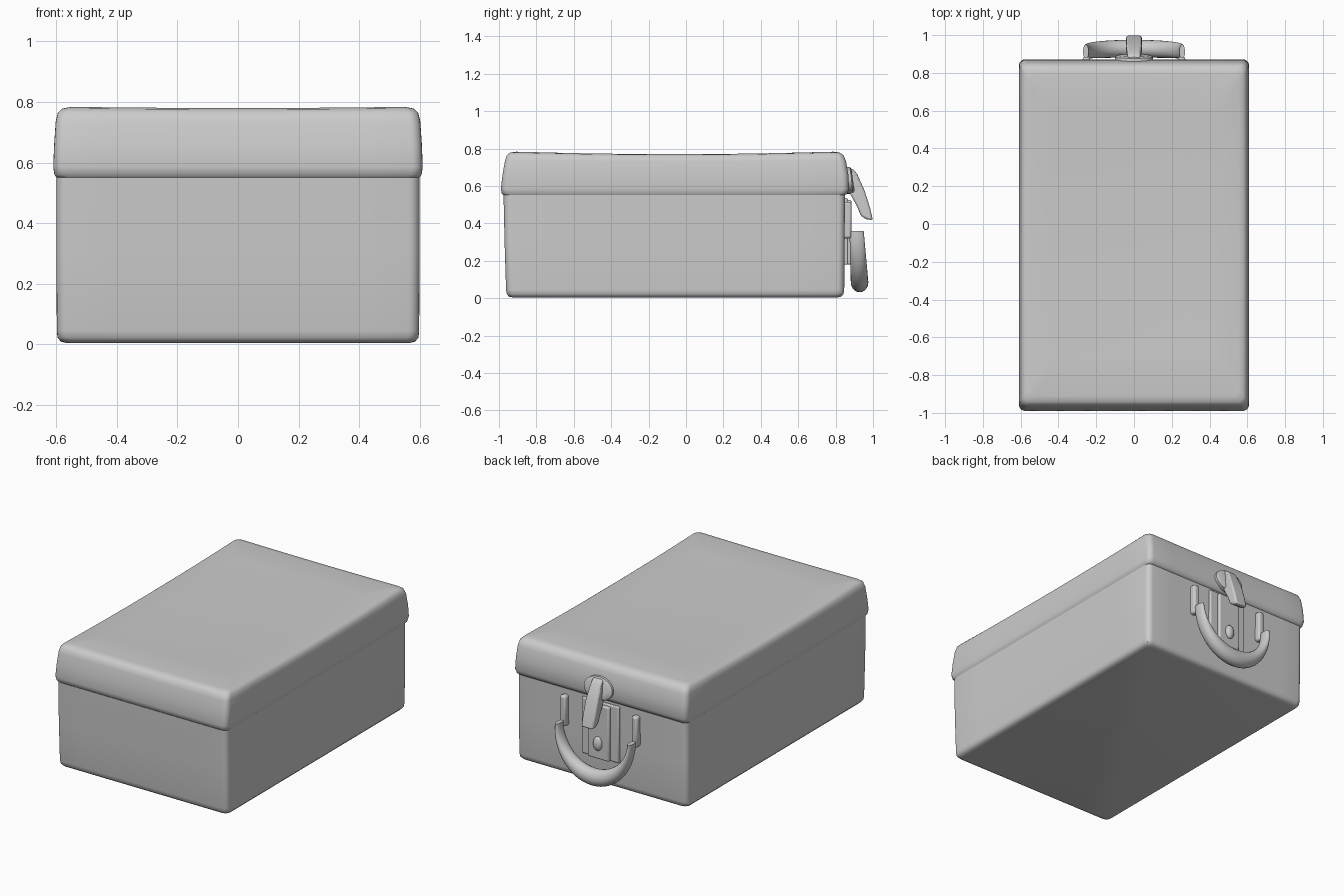
import bpy, bmesh, math
from mathutils import Vector

if "Cube" in bpy.data.objects:
    bpy.data.objects.remove(bpy.data.objects["Cube"])

grey = bpy.data.materials.new("plain grey")
grey.diffuse_color = (0.6, 0.6, 0.6, 1)
grey.use_nodes = True
grey.node_tree.nodes["Principled BSDF"].inputs["Base Color"].default_value = grey.diffuse_color


def finish(name, bm, bevel=0.0, angle=40):
    bmesh.ops.recalc_face_normals(bm, faces=bm.faces[:])
    me = bpy.data.meshes.new(name)
    bm.to_mesh(me)
    bm.free()
    ob = bpy.data.objects.new(name, me)
    bpy.context.collection.objects.link(ob)
    me.materials.append(grey)
    if bevel:
        m = ob.modifiers.new("bevel", 'BEVEL')
        m.width, m.segments = bevel, 2
    bpy.ops.object.select_all(action='DESELECT')
    ob.select_set(True)
    bpy.context.view_layer.objects.active = ob
    bpy.ops.object.shade_smooth_by_angle(angle=math.radians(angle))
    return ob


def loft(bm, rings):
    # skin closed rings together and cap both ends
    vs = [[bm.verts.new(p) for p in r] for r in rings]
    n = len(vs[0])
    for a, b in zip(vs, vs[1:]):
        for i in range(n):
            bm.faces.new((a[i], a[(i + 1) % n], b[(i + 1) % n], b[i]))
    bm.faces.new(vs[0][::-1])
    bm.faces.new(vs[-1])


def rounded_ring(z, hx, y0, y1, r, sag=0.0):
    # rounded rectangle with subdivided straight sides
    pts = []
    corners = [(hx - r, y1 - r, 0), (-hx + r, y1 - r, 90),
               (-hx + r, y0 + r, 180), (hx - r, y0 + r, 270)]
    for cx, cy, a0 in corners:
        for k in range(6):
            a = math.radians(a0 + k * 18)
            pts.append(Vector((cx + r * math.cos(a), cy + r * math.sin(a), z)))
    out = []
    for i, p in enumerate(pts):
        out.append(p)
        if i % 6 == 5:
            q = pts[(i + 1) % len(pts)]
            out += [p.lerp(q, k / 8) for k in range(1, 8)]
    for p in out:
        u, v = p.x / 0.6, (p.y + 0.06) / 0.9
        p.z -= sag * (1 - min(1, v * v)) + sag * 0.3 * (1 - min(1, u * u))
    return out


# case body: z, half width, front y, back y, corner radius
bm = bmesh.new()
loft(bm, [rounded_ring(*s) for s in [
    (0.004, 0.565, -0.925, 0.81, 0.03),
    (0.009, 0.585, -0.947, 0.83, 0.035),
    (0.022, 0.596, -0.958, 0.842, 0.035),
    (0.045, 0.598, -0.962, 0.846, 0.035),
    (0.30, 0.600, -0.970, 0.848, 0.035),
    (0.57, 0.600, -0.976, 0.850, 0.035)]])
finish("case_body", bm)

# lid with a flared lip and a slightly sagging top
bm = bmesh.new()
loft(bm, [rounded_ring(*s) for s in [
    (0.550, 0.599, -0.975, 0.849, 0.035),
    (0.560, 0.606, -0.985, 0.862, 0.035),
    (0.585, 0.610, -0.990, 0.872, 0.035),
    (0.66, 0.607, -0.981, 0.868, 0.035),
    (0.735, 0.602, -0.968, 0.855, 0.035, 0.004),
    (0.765, 0.595, -0.958, 0.842, 0.035, 0.010),
    (0.780, 0.580, -0.940, 0.822, 0.035, 0.013),
    (0.786, 0.555, -0.910, 0.79, 0.035, 0.015),
    (0.787, 0.44, -0.72, 0.60, 0.03, 0.015),
    (0.787, 0.28, -0.48, 0.36, 0.02, 0.015),
    (0.787, 0.10, -0.22, 0.10, 0.01, 0.015)]])
finish("lid", bm)


def box(name, x0, x1, y0, y1, z0, z1, bevel):
    bm = bmesh.new()
    loft(bm, [[(x0, y0, z), (x1, y0, z), (x1, y1, z), (x0, y1, z)]
              for z in (z0, z1)])
    return finish(name, bm, bevel)


# lock plate with raised centre strip
box("lock_plate", -0.13, 0.13, 0.83, 0.866, 0.18, 0.535, 0.006)
box("lock_strip", -0.075, 0.075, 0.84, 0.885, 0.18, 0.525, 0.008)

# lock button
bm = bmesh.new()
bmesh.ops.create_uvsphere(bm, u_segments=20, v_segments=12, radius=1)
bmesh.ops.scale(bm, vec=(0.03, 0.022, 0.045), verts=bm.verts[:])
bmesh.ops.translate(bm, vec=(0, 0.887, 0.28), verts=bm.verts[:])
finish("lock_button", bm)

# oval mount of the latch on the lid, leaning with the lid's back
bm = bmesh.new()
rings = []
for y, s in ((0.845, 1.0), (0.885, 1.0), (0.893, 0.85)):
    rings.append([(0.1 * s * math.cos(a), y - 0.12 * 0.07 * math.sin(a),
                   0.63 + 0.072 * s * math.sin(a))
                  for a in (math.tau * k / 28 for k in range(28))])
loft(bm, rings)
finish("latch_mount", bm)

# latch hasp: side profile (y, z) swept across x
profile = [(0.865, 0.695), (0.893, 0.692), (0.915, 0.665), (0.955, 0.575),
           (0.985, 0.48), (0.999, 0.418), (0.965, 0.422), (0.935, 0.44),
           (0.915, 0.49), (0.885, 0.545), (0.865, 0.58)]
bm = bmesh.new()
loft(bm, [[(s * (0.042 if z < 0.6 else 0.034), y, z) for y, z in profile]
          for s in (-1, 1)])
finish("latch_hasp", bm, 0.01)

# handle tabs on either side of the lock
for side, s in (("left", -1), ("right", 1)):
    box("handle_tab_" + side, s * 0.252 - 0.02, s * 0.252 + 0.02,
        0.835, 0.885, 0.32, 0.515, 0.012)

# hanging crescent handle, thick in the middle and thin at the ends
bm = bmesh.new()
rings = []
for i in range(33):
    t = math.pi * i / 32
    f = math.sin(t)
    c = Vector((0.255 * math.cos(t), 0.912 + 0.016 * f, 0.36 - 0.275 * f))
    n = Vector((0.275 * math.cos(t), 0, -0.255 * f)).normalized()
    rn, ry = 0.015 + 0.038 * f ** 1.5, 0.038 + 0.009 * f
    rings.append([c + n * (rn * math.cos(a)) + Vector((0, ry * math.sin(a), 0))
                  for a in (math.tau * k / 20 for k in range(20))])
loft(bm, rings)
finish("handle", bm)
